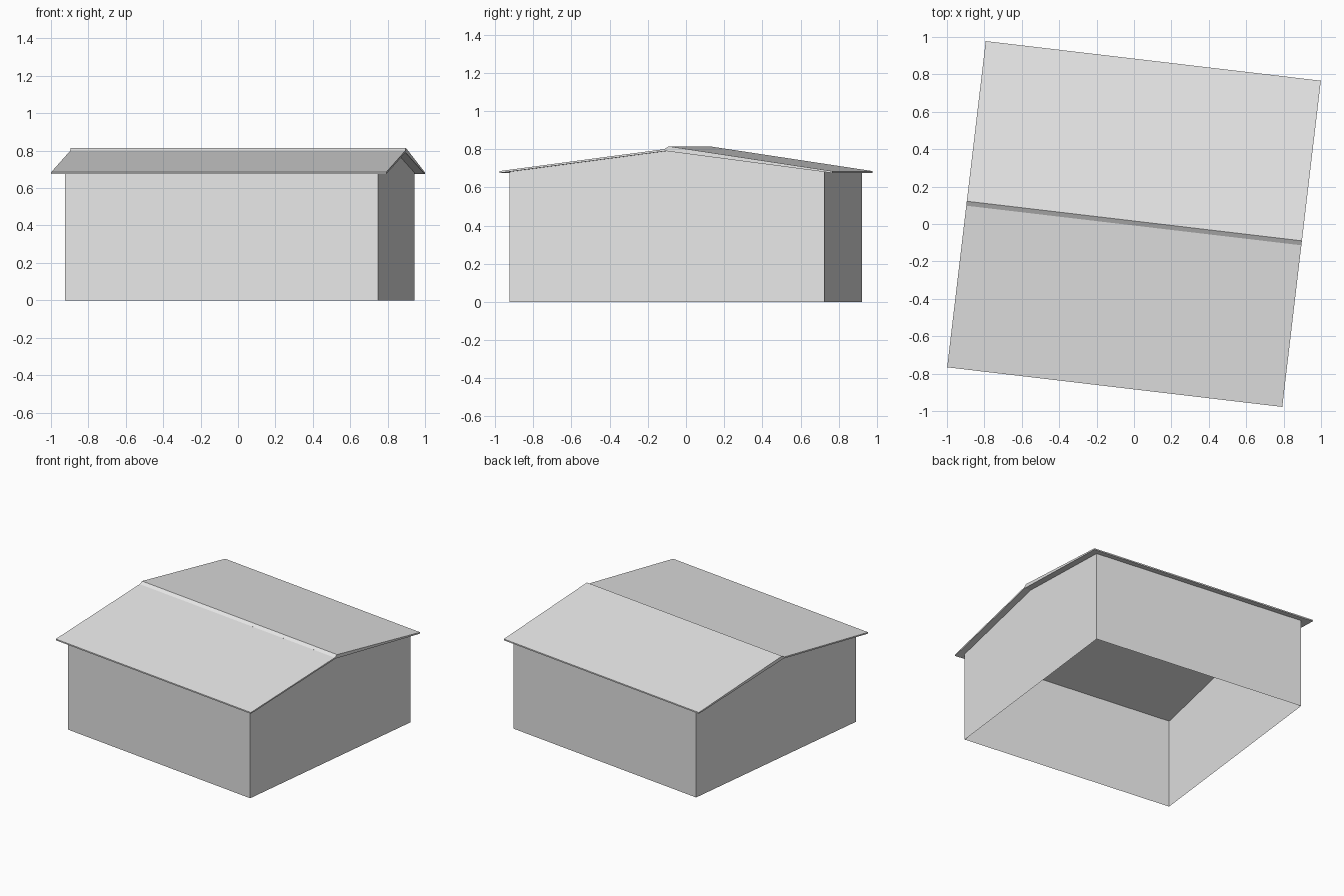
import bpy
import bmesh
from math import radians

cube = bpy.data.objects.get("Cube")
if cube:
    bpy.data.objects.remove(cube)

grey = bpy.data.materials.new("light_grey")
grey.use_nodes = True
grey.diffuse_color = (0.8, 0.8, 0.8, 1)
grey.node_tree.nodes["Principled BSDF"].inputs["Base Color"].default_value = (0.8, 0.8, 0.8, 1)

TURN = radians(-6.74)          # the whole building is turned a little
LEFT, RIGHT = -0.834, 0.853    # gable wall planes
DEPTH = 0.83                   # half distance between the eave walls
EAVE, PEAK = 0.681, 0.79       # wall top and gable top
ROOF_X, ROOF_Y = 0.902, 0.878  # half size of the roof


def add_object(name, bm):
    bmesh.ops.recalc_face_normals(bm, faces=bm.faces)
    mesh = bpy.data.meshes.new(name)
    bm.to_mesh(mesh)
    bm.free()
    mesh.materials.append(grey)
    obj = bpy.data.objects.new(name, mesh)
    obj.rotation_euler.z = TURN
    bpy.context.collection.objects.link(obj)
    return obj


def add_sheet(name, points):
    bm = bmesh.new()
    bm.faces.new([bm.verts.new(p) for p in points])
    return add_object(name, bm)


def add_extrusion(name, profile, half_length):
    """Extrude a (y, z) profile along x."""
    bm = bmesh.new()
    face = bm.faces.new([bm.verts.new((-half_length, y, z)) for y, z in profile])
    moved = bmesh.ops.extrude_face_region(bm, geom=[face], use_keep_orig=True)["geom"]
    verts = [v for v in moved if isinstance(v, bmesh.types.BMVert)]
    bmesh.ops.translate(bm, verts=verts, vec=(2 * half_length, 0, 0))
    return add_object(name, bm)


# Eave walls: thin sheets, open at the bottom
for name, y in (("front_wall", -DEPTH), ("back_wall", DEPTH)):
    s = 1 if y < 0 else -1
    ends = (LEFT, RIGHT)[::s]
    add_sheet(name, [(ends[0], y, 0), (ends[1], y, 0), (ends[1], y, EAVE), (ends[0], y, EAVE)])

# Gable wall in one piece
add_sheet("gable_wall", [(RIGHT, -DEPTH, 0), (RIGHT, DEPTH, 0), (RIGHT, DEPTH, EAVE),
                         (RIGHT, 0, PEAK), (RIGHT, -DEPTH, EAVE)])

# Opposite gable: square wall with a separate triangular panel above
add_sheet("end_wall", [(LEFT, DEPTH, 0), (LEFT, -DEPTH, 0), (LEFT, -DEPTH, EAVE), (LEFT, DEPTH, EAVE)])
add_sheet("gable_panel", [(LEFT - 0.002, DEPTH, EAVE), (LEFT - 0.002, -DEPTH, EAVE),
                          (LEFT - 0.002, 0, PEAK)])

# Roof slabs: the back slab laps over the front one at the ridge
add_extrusion("front_roof", [(-ROOF_Y, 0.675), (0, PEAK), (0, 0.801), (-ROOF_Y, 0.685)], ROOF_X)
add_extrusion("back_roof", [(ROOF_Y, 0.675), (0, PEAK), (-0.008, 0.8), (0.016, 0.815),
                            (ROOF_Y, 0.685)], ROOF_X)

# Make the sheet normals face outwards
for name, axis, sign in (("front_wall", 1, -1), ("back_wall", 1, 1), ("gable_wall", 0, 1),
                         ("end_wall", 0, -1), ("gable_panel", 0, -1)):
    mesh = bpy.data.objects[name].data
    if mesh.polygons[0].normal[axis] * sign < 0:
        mesh.flip_normals()
